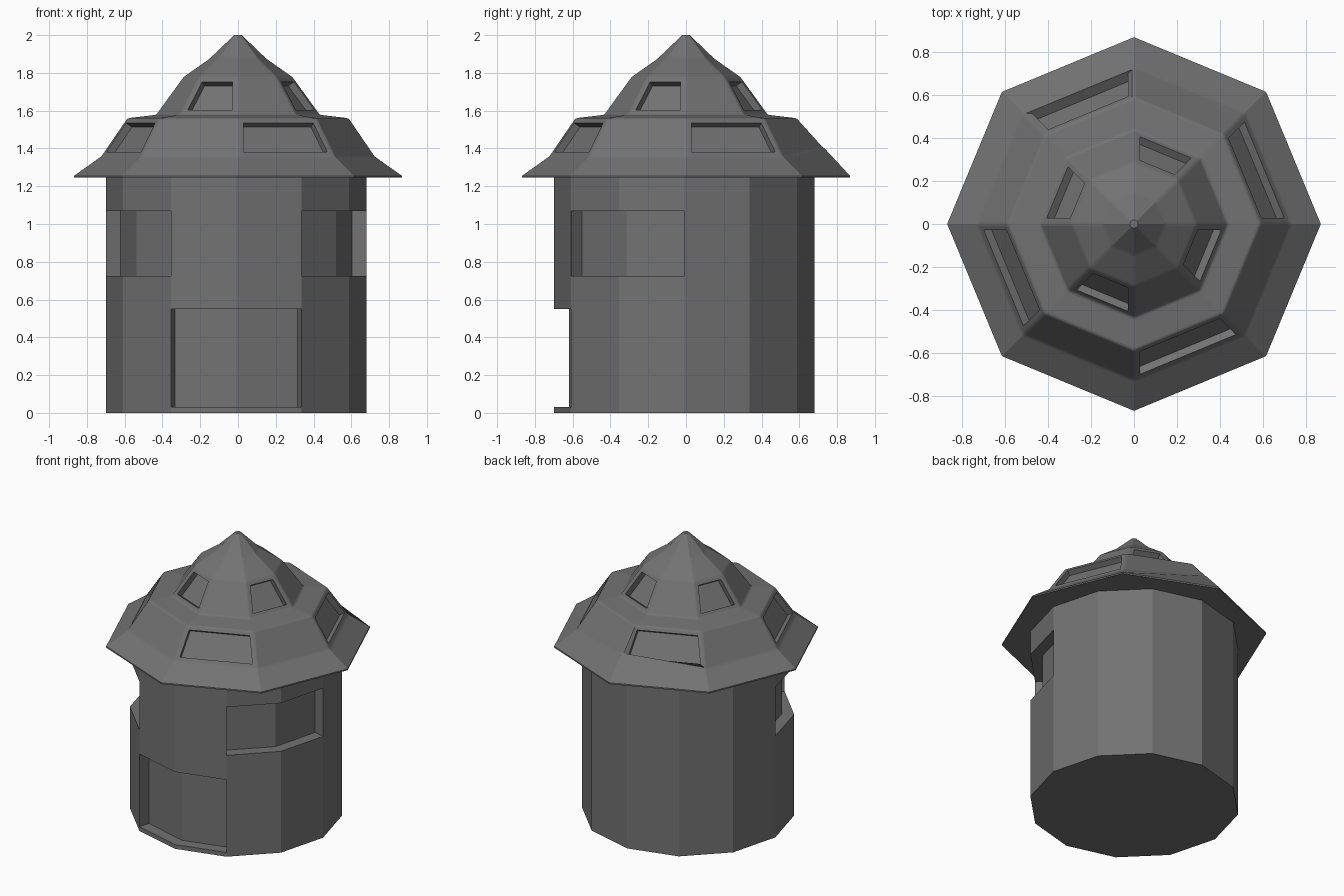
import bpy, bmesh
from math import sin, cos, radians
from mathutils import Vector

if "Cube" in bpy.data.objects:
    bpy.data.objects.remove(bpy.data.objects["Cube"])

# Dark grey for the whole model
grey = bpy.data.materials.new("dark_grey")
grey.diffuse_color = (0.17, 0.17, 0.17, 1)
grey.use_nodes = True
grey.node_tree.nodes["Principled BSDF"].inputs["Base Color"].default_value = grey.diffuse_color


def finish(bm, name):
    bmesh.ops.remove_doubles(bm, verts=bm.verts, dist=0.0005)
    bmesh.ops.recalc_face_normals(bm, faces=bm.faces)
    mesh = bpy.data.meshes.new(name)
    bm.to_mesh(mesh)
    bm.free()
    mesh.materials.append(grey)
    obj = bpy.data.objects.new(name, mesh)
    bpy.context.collection.objects.link(obj)
    return obj


def face(bm, pts):
    return bm.faces.new([bm.verts.new(p) for p in pts])


# Tower body: twelve-sided wall with a doorway and two window recesses
CX, CY, R, DEPTH = -0.01, -0.01, 0.69, 0.08
LEVELS = [0, 0.03, 0.55, 0.725, 1.07, 1.25]
RECESSES = [(-1, 1), (1, 3), (-3, 3)]      # first sector (from front), level


def direction(k):
    a = radians(-90 + 30 * k)
    return Vector((cos(a), sin(a), 0))


def wall(k, z):
    return Vector((CX, CY, z)) + direction(k) * R


bm = bmesh.new()
open_cells = {((s + j) % 12, lv) for s, lv in RECESSES for j in (0, 1)}
for lv in range(len(LEVELS) - 1):
    z0, z1 = LEVELS[lv], LEVELS[lv + 1]
    for k in range(12):
        if (k, lv) not in open_cells:
            face(bm, [wall(k, z0), wall(k + 1, z0), wall(k + 1, z1), wall(k, z1)])
for z in (LEVELS[0], LEVELS[-1]):
    face(bm, [wall(k, z) for k in range(12)])

for s, lv in RECESSES:
    z0, z1 = LEVELS[lv], LEVELS[lv + 1]
    shifts = [direction(s + d) * DEPTH for d in (0.5, 1, 1.5)]

    def inner(j, z):
        return wall(s + j, z) - shifts[j]

    for j in (0, 1):
        face(bm, [inner(j, z0), inner(j + 1, z0), inner(j + 1, z1), inner(j, z1)])
        for z in (z0, z1):
            face(bm, [wall(s + j, z), wall(s + j + 1, z), inner(j + 1, z), inner(j, z)])
    for j in (0, 2):
        face(bm, [wall(s + j, z0), inner(j, z0), inner(j, z1), wall(s + j, z1)])
finish(bm, "tower_body")

# Roof: eight-sided, two tiers, flat underside
PROFILE = [(0.868, 1.245), (0.868, 1.255), (0.727, 1.355), (0.587, 1.56),
           (0.435, 1.578), (0.29, 1.778), (0.145, 1.88), (0.02, 2.0)]
bm = bmesh.new()
rings = [[bm.verts.new((r * cos(radians(45 * k)), r * sin(radians(45 * k)), z))
          for k in range(8)] for r, z in PROFILE]
bm.faces.new(rings[0][::-1])
bm.faces.new(rings[-1])
windows = []
for i in range(len(rings) - 1):
    for k in range(8):
        n = (k + 1) % 8
        f = bm.faces.new([rings[i][k], rings[i][n], rings[i + 1][n], rings[i + 1][k]])
        # skylights alternate between the two tiers
        if (i == 2 and k % 2 == 0) or (i == 4 and k % 2 == 1):
            windows.append(f)
bm.normal_update()
bmesh.ops.inset_individual(bm, faces=windows, thickness=0.03, use_even_offset=True)
bm.normal_update()
bmesh.ops.inset_individual(bm, faces=windows, thickness=0, depth=-0.04,
                           use_even_offset=False)
# raised eave corner at the back
rings[2][2].co.z = 1.405
# softened tier rims and ridges
ridge = {v for ring in rings[2:7] for v in ring}
soft = [e for e in bm.edges if e.verts[0] in ridge and e.verts[1] in ridge]
bmesh.ops.bevel(bm, geom=soft, offset=0.009, offset_type='OFFSET', segments=2,
                profile=0.5, affect='EDGES', clamp_overlap=True)
finish(bm, "roof")
